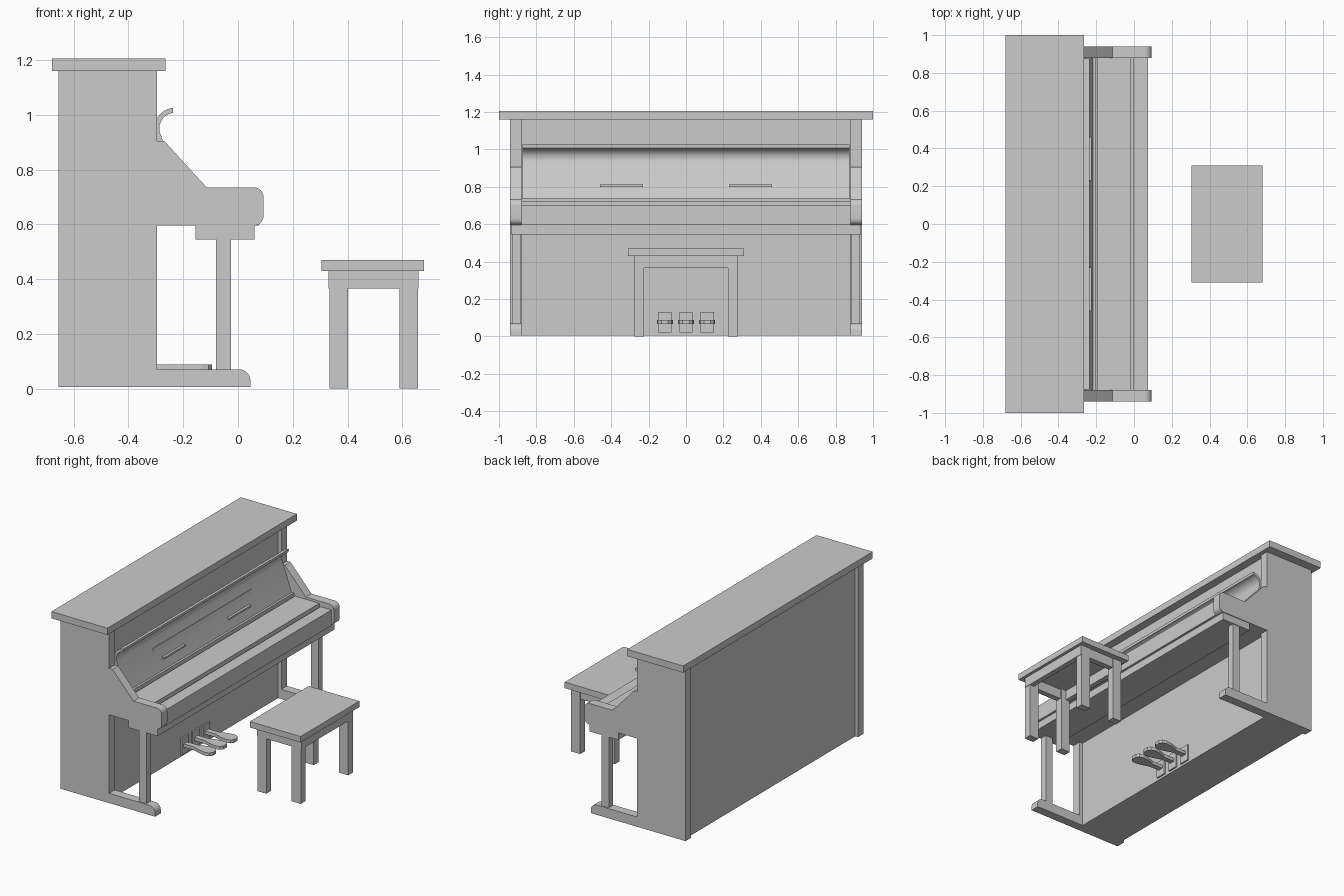
import bpy, bmesh, math

if "Cube" in bpy.data.objects:
    bpy.data.objects.remove(bpy.data.objects["Cube"], do_unlink=True)

grey = bpy.data.materials.new("plain grey")
grey.use_nodes = True
grey.diffuse_color = (0.6, 0.6, 0.6, 1)
grey.node_tree.nodes["Principled BSDF"].inputs["Base Color"].default_value = grey.diffuse_color


def finish(name, bm, smooth=False):
    bmesh.ops.recalc_face_normals(bm, faces=bm.faces)
    mesh = bpy.data.meshes.new(name)
    bm.to_mesh(mesh)
    bm.free()
    mesh.materials.append(grey)
    obj = bpy.data.objects.new(name, mesh)
    bpy.context.collection.objects.link(obj)
    if smooth:
        bpy.ops.object.select_all(action="DESELECT")
        bpy.context.view_layer.objects.active = obj
        obj.select_set(True)
        bpy.ops.object.shade_smooth_by_angle(angle=math.radians(35))
    return obj


def box(name, x, y, z):
    bm = bmesh.new()
    bmesh.ops.create_cube(bm, size=1)
    for v in bm.verts:
        for i, (lo, hi) in enumerate((x, y, z)):
            v.co[i] = lo if v.co[i] < 0 else hi
    return finish(name, bm)


def prism(name, points, y, smooth=False):
    """Side profile in x and z, extruded between two y values."""
    bm = bmesh.new()
    face = bm.faces.new([bm.verts.new((px, y[0], pz)) for px, pz in points])
    new = bmesh.ops.extrude_face_region(bm, geom=[face])["geom"]
    bmesh.ops.translate(bm, vec=(0, y[1] - y[0], 0),
                        verts=[g for g in new if isinstance(g, bmesh.types.BMVert)])
    return finish(name, bm, smooth)


def arc(cx, cz, r, start, end, steps=8):
    angles = [math.radians(start + (end - start) * i / steps) for i in range(steps + 1)]
    return [(cx + r * math.cos(a), cz + r * math.sin(a)) for a in angles]


def span(side, a, b):
    return tuple(sorted((side * a, side * b)))


# Case
box("top_lid", (-0.68, -0.265), (-1, 1), (1.16, 1.205))
box("back_panel", (-0.635, -0.58), (-0.88, 0.88), (0.005, 1.16))
box("front_panel", (-0.37, -0.32), (-0.88, 0.88), (0.005, 1.16))
box("case_floor", (-0.6, -0.35), (-0.88, 0.88), (0.005, 0.04))

cheek = ([(-0.295, 0.595)] + arc(0.058, 0.63, 0.035, -90, 0)
         + arc(0.058, 0.7, 0.035, 0, 90) + [(-0.115, 0.735), (-0.27, 0.905), (-0.295, 0.905)])
toe = [(-0.295, 0.005), (0.045, 0.005)] + arc(0.005, 0.03, 0.04, 0, 90) + [(-0.295, 0.07)]
for side, word in ((1, "left"), (-1, "right")):
    box(word + "_side_panel", (-0.655, -0.295), span(side, 0.88, 0.94), (0.005, 1.16))
    prism(word + "_key_cheek", cheek, span(side, 0.88, 0.94), True)
    prism(word + "_toe_block", toe, span(side, 0.88, 0.94), True)
    box(word + "_front_leg", (-0.08, -0.025), span(side, 0.885, 0.93), (0.065, 0.55))

# Keyboard shelf and closed key cover
box("key_bed", (-0.33, 0.06), (-0.88, 0.88), (0.595, 0.68))
box("key_bed_rail", (-0.155, 0.06), (-0.935, 0.935), (0.545, 0.595))
box("key_cover", (-0.195, -0.015), (-0.88, 0.88), (0.67, 0.72))
box("key_slip", (-0.005, 0.075), (-0.88, 0.88), (0.595, 0.7))
box("cover_hinge_strip", (-0.26, -0.202), (-0.88, 0.88), (0.67, 0.74))

# Fallboard with its forward-curled upper edge
board = ([(-0.215, 0.735)] + arc(-0.23, 0.95, 0.057, 195, 98, 14)
         + arc(-0.23, 0.95, 0.075, 95, 180, 14) + [(-0.305, 0.9), (-0.26, 0.735)])
prism("fallboard", board, (-0.875, 0.875), True)

# Music rest lying on the sloped fallboard
rest = [(-0.253, 0.81), (-0.245, 0.81), (-0.265, 0.885), (-0.275, 0.885)]
prism("music_rest", rest, (-0.52, 0.52))
for side, word in ((1, "left"), (-1, "right")):
    box(word + "_music_ledge", (-0.26, -0.225), span(side, 0.23, 0.46), (0.8, 0.812))

# Pedals: wall plate plus a lever that widens into a foot pad
outline = [(-0.33, 0.018), (-0.235, 0.018), (-0.175, 0.038),
           (-0.135, 0.043), (-0.108, 0.036), (-0.095, 0.018)]
for i, word in enumerate(("right", "middle", "left")):
    cy = (i - 1) * 0.113
    box(word + "_pedal_plate", (-0.325, -0.31), (cy - 0.036, cy + 0.036), (0.02, 0.13))
    bm = bmesh.new()
    loop = [(x, cy + w) for x, w in outline] + [(x, cy - w) for x, w in reversed(outline)]
    face = bm.faces.new([bm.verts.new((x, y, 0.066)) for x, y in loop])
    top = bmesh.ops.extrude_face_region(bm, geom=[face])["geom"]
    bmesh.ops.translate(bm, vec=(0, 0, 0.022),
                        verts=[g for g in top if isinstance(g, bmesh.types.BMVert)])
    finish(word + "_pedal", bm)

# Bench
box("bench_seat", (0.305, 0.68), (-0.31, 0.31), (0.43, 0.47))
for side, word in ((1, "left"), (-1, "right")):
    box(word + "_bench_apron", (0.33, 0.66), span(side, 0.235, 0.272), (0.365, 0.43))
    for x, place in ((0.335, "back"), (0.59, "front")):
        box(f"{word}_{place}_bench_leg", (x, x + 0.067), span(side, 0.225, 0.275), (0, 0.43))
for x, place in ((0.33, "back"), (0.625, "front")):
    box(place + "_bench_apron", (x, x + 0.035), (-0.272, 0.272), (0.365, 0.43))
